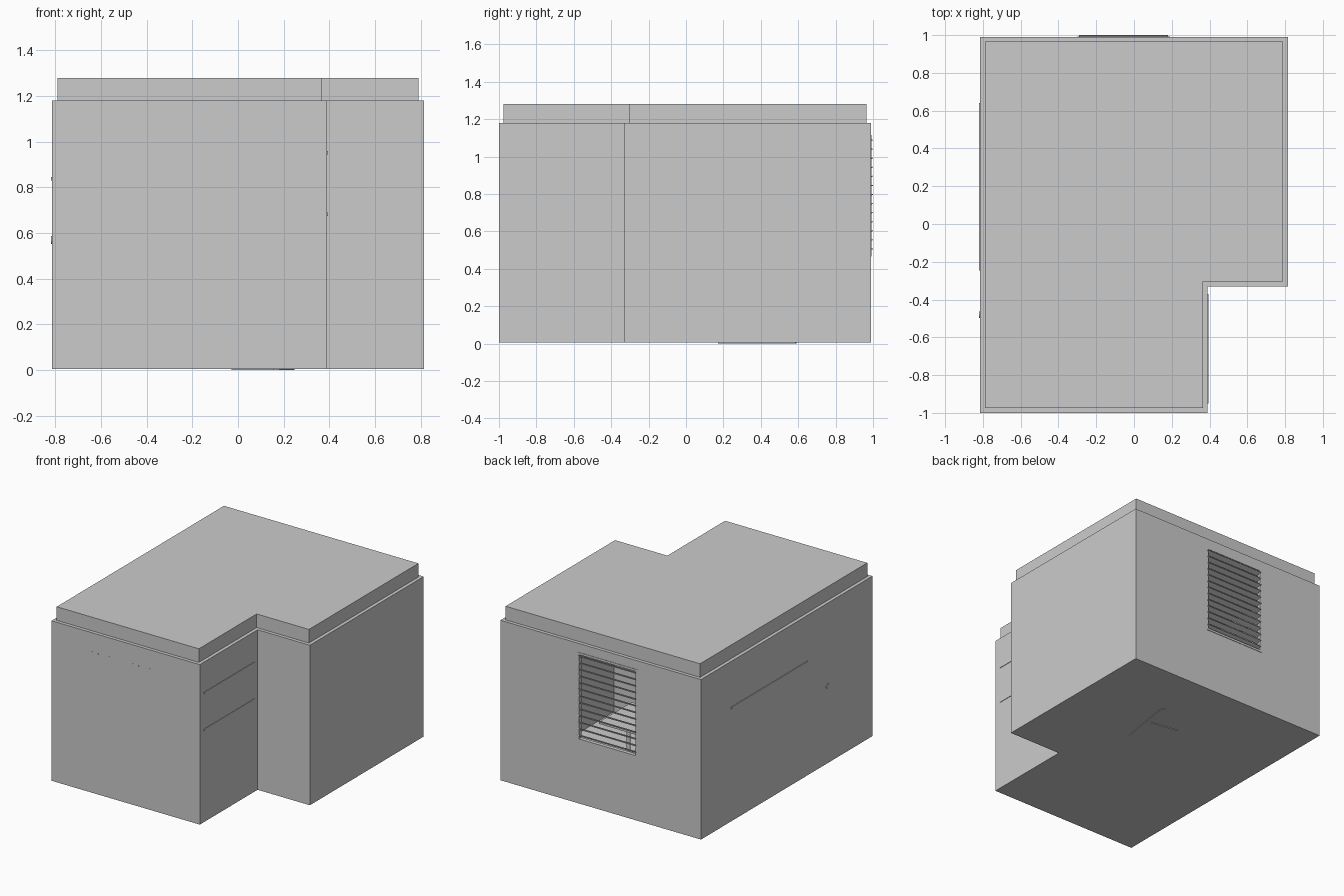
import bpy, bmesh, math
from mathutils import Matrix

if "Cube" in bpy.data.objects:
    bpy.data.objects.remove(bpy.data.objects["Cube"])

X0, X1, XN = -0.815, 0.815, 0.39
Y0, Y1, YN = -1.0, 0.99, -0.33
WALL, TOP, INSET = 1.18, 1.28, 0.025
WX0, WX1, WZ0, WZ1 = -0.30, 0.19, 0.465, 1.115   # window opening


def finish(name, bm):
    me = bpy.data.meshes.new(name)
    bm.to_mesh(me)
    bm.free()
    ob = bpy.data.objects.new(name, me)
    bpy.context.collection.objects.link(ob)
    return ob


def boxes(name, items):
    """One object from (x0,x1,y0,y1,z0,z1) boxes."""
    bm = bmesh.new()
    for a, b, c, d, e, f in items:
        m = Matrix.Translation(((a + b) / 2, (c + d) / 2, (e + f) / 2)) @ Matrix.Diagonal((b - a, d - c, f - e, 1))
        bmesh.ops.create_cube(bm, size=1, matrix=m)
    return finish(name, bm)


def cylinder(name, loc, r, depth, axis='Z', seg=16):
    bm = bmesh.new()
    rot = {'Z': Matrix(), 'X': Matrix.Rotation(math.pi / 2, 4, 'Y'), 'Y': Matrix.Rotation(math.pi / 2, 4, 'X')}[axis]
    bmesh.ops.create_cone(bm, cap_ends=True, segments=seg, radius1=r, radius2=r, depth=depth,
                          matrix=Matrix.Translation(loc) @ rot)
    ob = finish(name, bm)
    for p in ob.data.polygons:
        p.use_smooth = len(p.vertices) == 4
    return ob


def footprint(i):
    return [(X0 + i, Y0 + i), (XN - i, Y0 + i), (XN - i, YN + i),
            (X1 - i, YN + i), (X1 - i, Y1 - i), (X0 + i, Y1 - i)]


# Room shell: thin L-shaped walls, ledge, recessed ceiling, floor
bm = bmesh.new()
rings = [[bm.verts.new((x, y, z)) for x, y in footprint(i)]
         for i, z in ((0, 0.005), (0, WALL), (INSET, WALL), (INSET, TOP))]
for k in range(3):
    for j in range(6):
        if k == 0 and j == 4:
            continue                      # back wall has the window
        n = (j + 1) % 6
        bm.faces.new((rings[k][j], rings[k][n], rings[k + 1][n], rings[k + 1][j]))
bm.faces.new(rings[3])
bm.faces.new(rings[0][::-1])
outer = [rings[0][4], rings[0][5], rings[1][5], rings[1][4]]
inner = [bm.verts.new((x, Y1, z)) for x, z in ((WX1, WZ0), (WX0, WZ0), (WX0, WZ1), (WX1, WZ1))]
for j in range(4):
    n = (j + 1) % 4
    bm.faces.new((outer[j], outer[n], inner[n], inner[j]))
finish("room_shell", bm)

# Window frame and tilted blind slats
f, ya, yb = 0.016, 0.965, 0.993
boxes("window_frame", [(WX0, WX0 + f, ya, yb, WZ0, WZ1), (WX1 - f, WX1, ya, yb, WZ0, WZ1),
                       (WX0 + f, WX1 - f, ya, yb, WZ0, WZ0 + f), (WX0 + f, WX1 - f, ya, yb, WZ1 - f, WZ1)])
bm = bmesh.new()
for i in range(13):
    m = (Matrix.Translation(((WX0 + WX1) / 2, 0.98, 0.50 + i * 0.0485))
         @ Matrix.Rotation(math.radians(22), 4, 'X') @ Matrix.Diagonal((WX1 - WX0 - 0.02, 0.04, 0.006, 1)))
    bmesh.ops.create_cube(bm, size=1, matrix=m)
finish("blind_slats", bm)

# Fittings that pierce the walls
boxes("wall_rail", [(-0.82, -0.785, -0.245, 0.64, 0.83, 0.845)])
cylinder("wall_knob", (-0.80, -0.48, 0.57), 0.018, 0.04, 'X')
boxes("wall_shelves", [(0.22, 0.394, -0.95, -0.37, z, z + 0.014) for z in (0.675, 0.945)])
boxes("hook_row", [(x - 0.003, x + 0.003, -1.001, -0.97, 1.035, 1.041)
                   for x in [-0.485 + i * 0.047 for i in range(11)]])

# Side table with a T-shaped foot poking through the floor
foot = boxes("table_foot", [(-0.015, 0.015, -0.21, 0.21, 0, 0.02), (-0.23, -0.015, -0.012, 0.012, 0, 0.02)])
foot.location = (0.20, 0.38, 0)
foot.rotation_euler.z = math.radians(-9)
cylinder("table_post", (0.20, 0.38, 0.21), 0.014, 0.39)
boxes("table_top", [(0.0, 0.30, 0.2, 0.58, 0.40, 0.415)])

# Bed with its head under the rail
boxes("bed_frame", [(-0.78, 0.14, -0.03, 0.43, 0.14, 0.18), (-0.79, -0.77, -0.03, 0.43, 0.1, 0.5)]
      + [(x, x + 0.03, y, y + 0.03, 0.006, 0.14) for x in (-0.76, 0.09) for y in (-0.01, 0.38)])
for n, d, w in (("mattress", (-0.77, 0.13, -0.02, 0.42, 0.18, 0.26), 0.025),
                ("pillow", (-0.74, -0.54, 0.04, 0.36, 0.26, 0.31), 0.022)):
    b = boxes(n, [d]).modifiers.new("round", 'BEVEL')
    b.width, b.segments = w, 3
